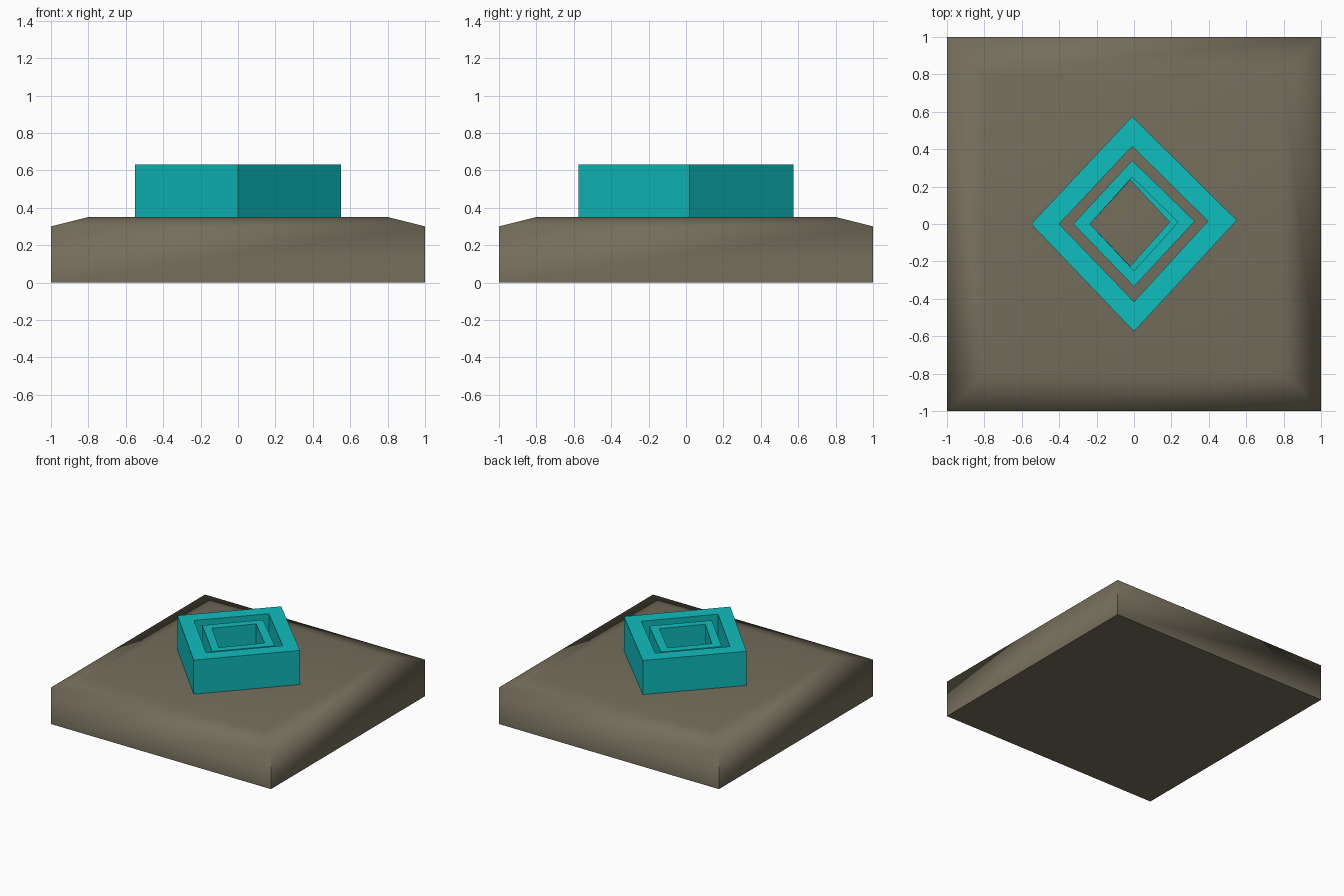
import bpy
import bmesh
import math

if "Cube" in bpy.data.objects:
    bpy.data.objects.remove(bpy.data.objects["Cube"])


def material(name, rgb):
    m = bpy.data.materials.new(name)
    m.diffuse_color = (*rgb, 1.0)
    m.use_nodes = True
    m.node_tree.nodes["Principled BSDF"].inputs["Base Color"].default_value = m.diffuse_color
    return m


stone = material("stone brown", (0.178, 0.156, 0.107))
teal = material("teal", (0.005, 0.515, 0.515))


def finish(name, bm, mat):
    bmesh.ops.recalc_face_normals(bm, faces=bm.faces)
    mesh = bpy.data.meshes.new(name)
    bm.to_mesh(mesh)
    bm.free()
    mesh.materials.append(mat)
    obj = bpy.data.objects.new(name, mesh)
    bpy.context.collection.objects.link(obj)
    return obj


def diamond_ring(name, outer, inner, z0, z1):
    """Four-sided ring; outlines are (x, y) corners in matching order."""
    bm = bmesh.new()
    loops = [[bm.verts.new((x, y, z)) for x, y in pts]
             for pts, z in ((outer, z0), (outer, z1), (inner, z1), (inner, z0))]
    for k in range(4):
        a, b = loops[k], loops[(k + 1) % 4]
        for i in range(4):
            j = (i + 1) % 4
            bm.faces.new((a[i], a[j], b[j], b[i]))
    return finish(name, bm, teal)


# Base slab with a shallow sloping rim around its flat top
bm = bmesh.new()
levels = []
for half, z in ((1.0, 0.0), (1.0, 0.30), (0.8, 0.35)):
    levels.append([bm.verts.new((sx * half, sy * half, z))
                   for sx, sy in ((-1, -1), (1, -1), (1, 1), (-1, 1))])
for a, b in zip(levels, levels[1:]):
    for i in range(4):
        j = (i + 1) % 4
        bm.faces.new((a[i], a[j], b[j], b[i]))
bm.faces.new(levels[0][::-1])
bm.faces.new(levels[-1])
base = finish("base_slab", bm, stone)
bpy.context.view_layer.objects.active = base
base.select_set(True)
bpy.ops.object.shade_smooth_by_angle(angle=math.radians(80))

# Nested diamond rings: corners run left, front, right, back
diamond_ring("outer_ring",
             [(-0.55, 0.0), (0.0, -0.575), (0.55, 0.02), (-0.01, 0.575)],
             [(-0.40, 0.0), (0.0, -0.415), (0.395, 0.015), (-0.01, 0.415)],
             0.34, 0.63)
diamond_ring("inner_ring",
             [(-0.325, 0.0), (0.0, -0.335), (0.325, 0.015), (-0.01, 0.34)],
             [(-0.235, 0.0), (0.0, -0.25), (0.235, 0.01), (-0.01, 0.25)],
             0.34, 0.61)
# Low ledge inside the inner ring
diamond_ring("inner_ledge",
             [(-0.26, 0.0), (0.0, -0.28), (0.26, 0.01), (-0.01, 0.28)],
             [(-0.235, 0.0), (-0.02, -0.225), (0.19, 0.01), (-0.02, 0.235)],
             0.34, 0.38)
